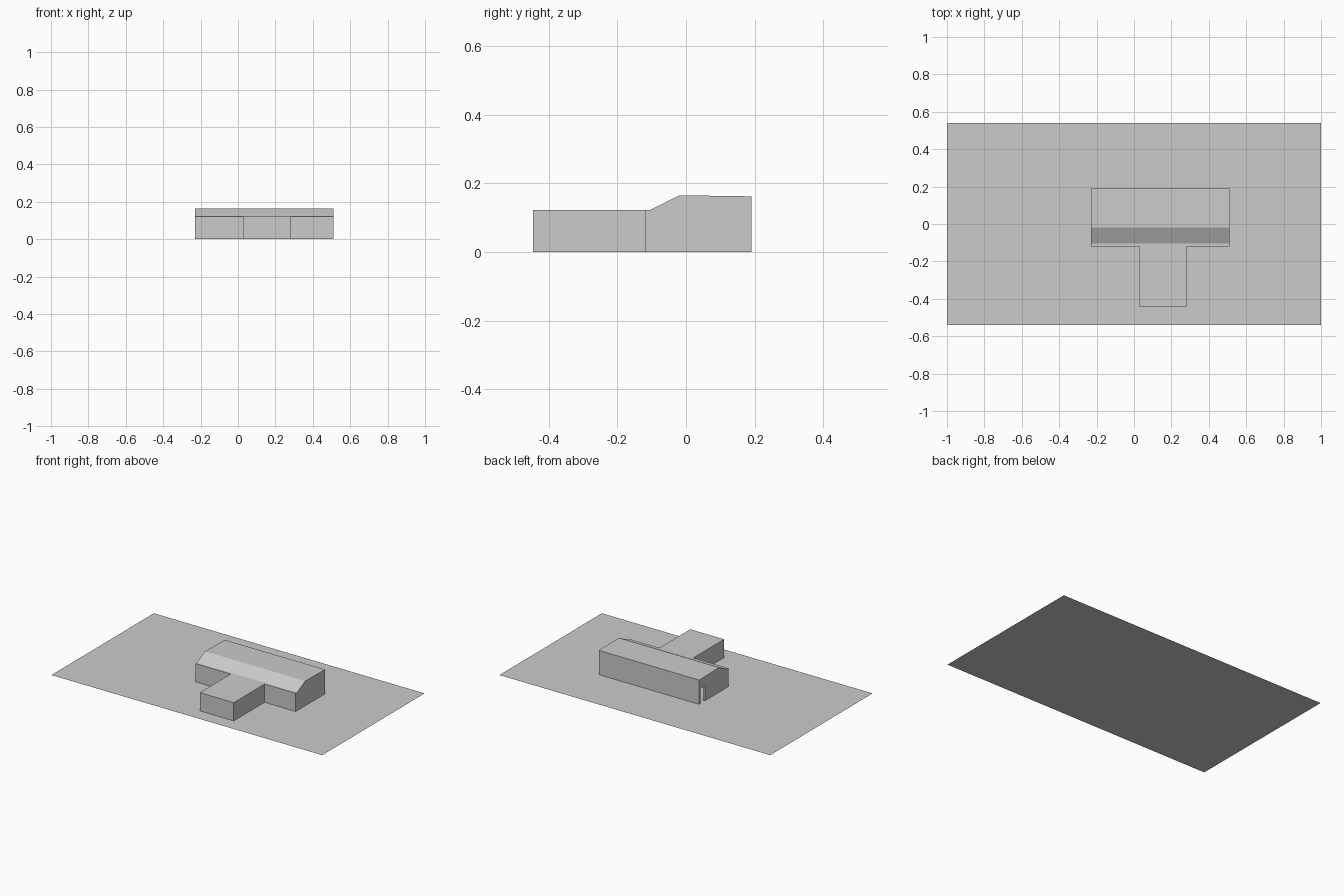
import bpy
import bmesh

cube = bpy.data.objects.get("Cube")
if cube:
    bpy.data.objects.remove(cube, do_unlink=True)

# Single flat grey for the whole massing model
grey = bpy.data.materials.new("plain grey")
grey.use_nodes = True
color = (0.6, 0.6, 0.6, 1)
grey.diffuse_color = color
grey.node_tree.nodes["Principled BSDF"].inputs["Base Color"].default_value = color


def add_object(name, bm):
    bmesh.ops.recalc_face_normals(bm, faces=bm.faces)
    mesh = bpy.data.meshes.new(name)
    bm.to_mesh(mesh)
    bm.free()
    mesh.materials.append(grey)
    obj = bpy.data.objects.new(name, mesh)
    bpy.context.collection.objects.link(obj)
    return obj


def extrude_x(name, profile, x0, x1):
    """Closed solid from a (y, z) profile swept from x0 to x1."""
    bm = bmesh.new()
    face = bm.faces.new([bm.verts.new((x0, y, z)) for y, z in profile])
    moved = bmesh.ops.extrude_face_region(bm, geom=[face])["geom"]
    bmesh.ops.translate(bm, vec=(x1 - x0, 0, 0),
                        verts=[v for v in moved if isinstance(v, bmesh.types.BMVert)])
    # The extrusion consumes or keeps the start cap; make sure it is closed
    bmesh.ops.holes_fill(bm, edges=[e for e in bm.edges if e.is_boundary])
    return add_object(name, bm)


def box(name, x0, x1, y0, y1, z0, z1):
    return extrude_x(name, [(y0, z0), (y1, z0), (y1, z1), (y0, z1)], x0, x1)


# Main hall extents
LEFT, RIGHT = -0.23, 0.51
FRONT, BACK = -0.12, 0.19
WALL = 0.015
EAVE, LEDGE, RIDGE = 0.115, 0.122, 0.165
INNER_FRONT, INNER_BACK = FRONT + WALL, BACK - WALL

# Ground sheet
bm = bmesh.new()
bm.faces.new([bm.verts.new((x, y, 0)) for x, y in
              ((-1, -0.54), (1, -0.54), (1, 0.54), (-1, 0.54))])
ground = add_object("ground_sheet", bm)

# Long walls of the hall
box("front_wall", LEFT, RIGHT, FRONT, INNER_FRONT, 0, LEDGE)
box("back_wall", LEFT, RIGHT, INNER_BACK, BACK, 0, EAVE)

# End walls, one with a narrow doorway beside the back wall
box("east_end_wall", RIGHT - WALL, RIGHT, INNER_FRONT, INNER_BACK, 0, EAVE)
extrude_x("west_end_wall",
          [(INNER_FRONT, 0), (0.13, 0), (0.13, 0.1), (INNER_BACK, 0.1),
           (INNER_BACK, EAVE), (INNER_FRONT, EAVE)], LEFT, LEFT + WALL)

# Roof with a sloped front and a nearly level back part
extrude_x("hall_roof",
          [(INNER_FRONT, EAVE), (BACK, EAVE), (BACK, RIDGE - 0.003),
           (-0.02, RIDGE), (INNER_FRONT, LEDGE)], LEFT, RIGHT)

# Flat-topped wing toward the front
box("front_wing", 0.03, 0.28, -0.445, FRONT, 0, LEDGE)
